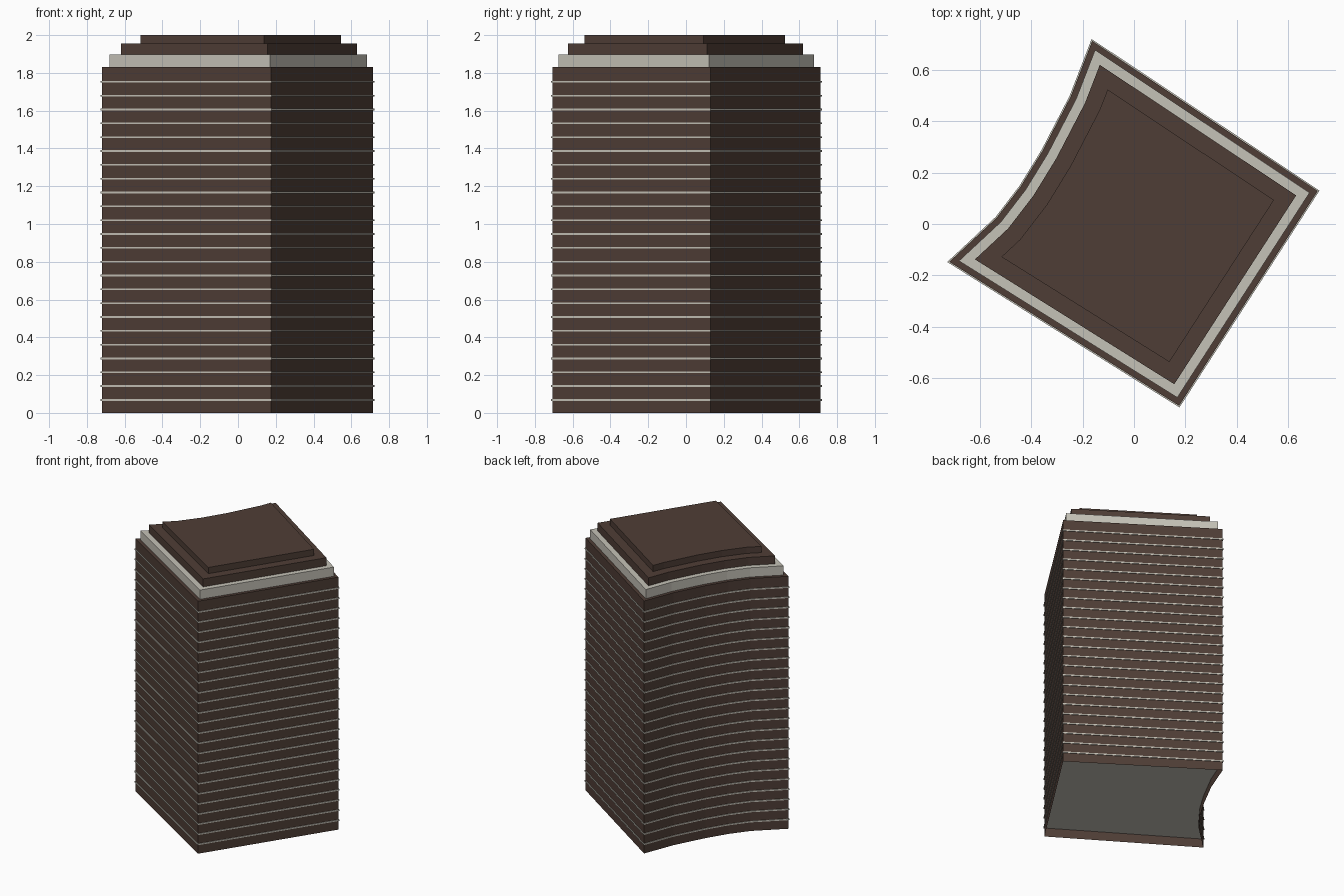
import bpy, bmesh
from mathutils import Vector

if "Cube" in bpy.data.objects:
    bpy.data.objects.remove(bpy.data.objects["Cube"])

# Slab outline, counter-clockwise, with one side bowed inwards
OUTLINE = [Vector(p) for p in (
    (0.177, -0.714), (0.722, 0.130), (-0.165, 0.720),
    (-0.251, 0.498), (-0.360, 0.288), (-0.446, 0.148), (-0.539, 0.027),
    (-0.727, -0.148))]
FLOORS, WALL_TOP = 25, 1.83


def material(name, color):
    mat = bpy.data.materials.new(name)
    mat.diffuse_color = (*color, 1)
    mat.use_nodes = True
    mat.node_tree.nodes["Principled BSDF"].inputs["Base Color"].default_value = mat.diffuse_color
    return mat


BROWN = material("dark brown cladding", (0.078, 0.048, 0.037))
STONE = material("pale stone", (0.56, 0.54, 0.475))


def inset(points, d):
    """Move every edge inwards by d with mitred corners."""
    result = []
    for i, p in enumerate(points):
        a = (p - points[i - 1]).normalized()
        b = (points[(i + 1) % len(points)] - p).normalized()
        na, nb = Vector((-a.y, a.x)), Vector((-b.y, b.x))
        result.append(p + (na + nb) * d / (1 + na.dot(nb)))
    return result


def prism(bm, d, z0, z1, bottom=True):
    """Add an upright prism on the inset outline."""
    pts = inset(OUTLINE, d)
    low = [bm.verts.new((p.x, p.y, z0)) for p in pts]
    high = [bm.verts.new((p.x, p.y, z1)) for p in pts]
    for i in range(len(pts)):
        j = (i + 1) % len(pts)
        bm.faces.new((low[i], low[j], high[j], high[i]))
    bm.faces.new(high)
    if bottom:
        bm.faces.new(low[::-1])


def finish(bm, name, mat):
    mesh = bpy.data.meshes.new(name)
    bm.to_mesh(mesh)
    bm.free()
    mesh.materials.append(mat)
    bpy.context.collection.objects.link(bpy.data.objects.new(name, mesh))


# Main tower walls, open underneath
bm = bmesh.new()
prism(bm, 0.005, 0, WALL_TOP, bottom=False)
finish(bm, "tower_walls", BROWN)

# Thin floor slabs that project past the walls
bm = bmesh.new()
for i in range(1, FLOORS):
    z = i * WALL_TOP / FLOORS
    prism(bm, 0, z - 0.009, z)
finish(bm, "floor_slabs", STONE)

# Stepped crown
for name, d, z0, z1, mat in (
        ("stone_cornice", 0.028, WALL_TOP, 1.897, STONE),
        ("lower_roof_step", 0.066, 1.897, 1.955, BROWN),
        ("upper_roof_step", 0.129, 1.955, 2.0, BROWN)):
    bm = bmesh.new()
    prism(bm, d, z0, z1)
    finish(bm, name, mat)
